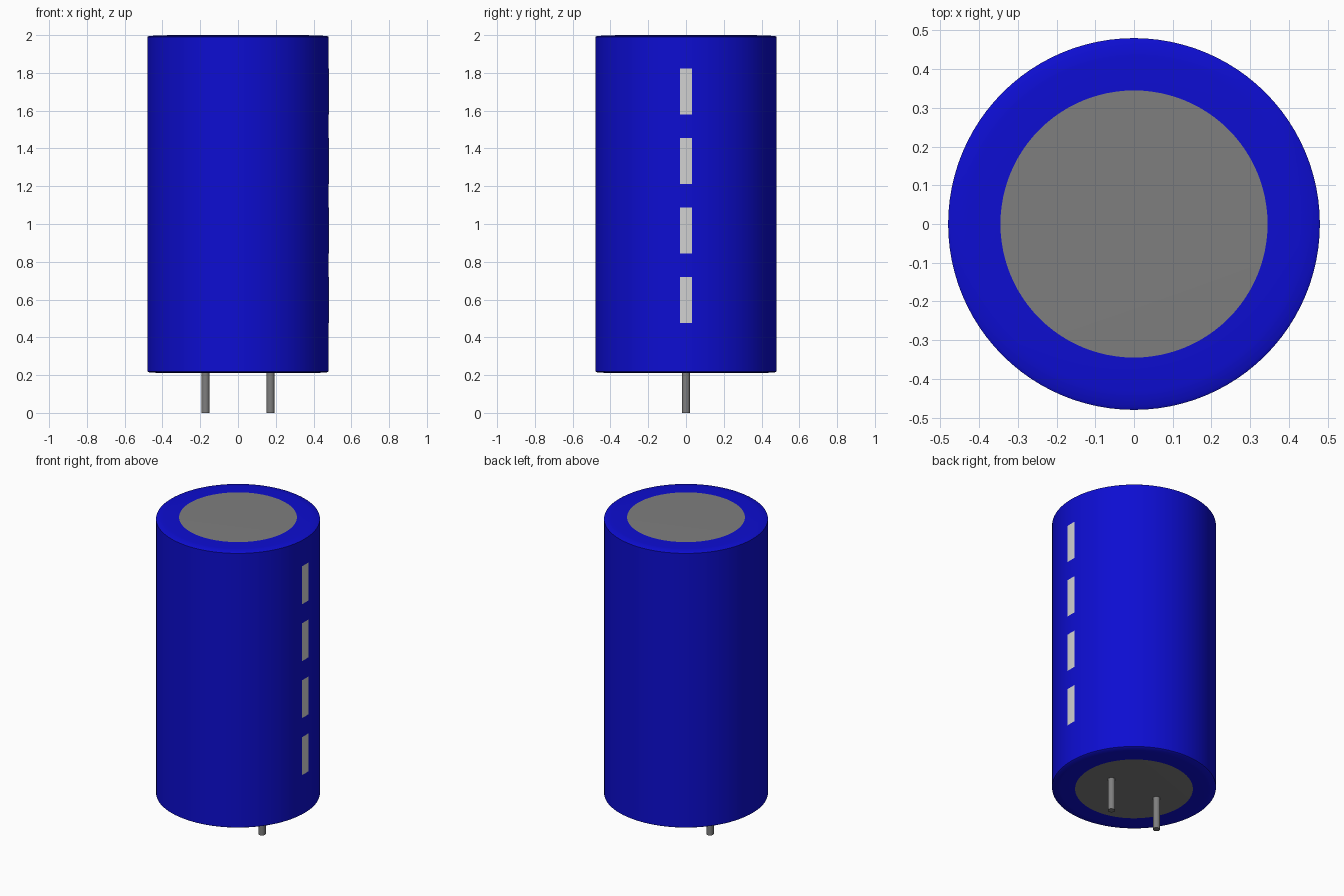
import bpy
import bmesh
from math import cos, sin, tau, asin

cube = bpy.data.objects.get("Cube")
if cube:
    bpy.data.objects.remove(cube, do_unlink=True)


def material(name, rgb):
    m = bpy.data.materials.new(name)
    m.use_nodes = True
    m.diffuse_color = (*rgb, 1)
    m.node_tree.nodes["Principled BSDF"].inputs["Base Color"].default_value = (*rgb, 1)
    return m


blue = material("sleeve blue", (0.004, 0.004, 0.64))
grey = material("metal grey", (0.21, 0.21, 0.21))
silver = material("mark silver", (0.64, 0.64, 0.64))


def finish(name, bm, mat):
    bmesh.ops.recalc_face_normals(bm, faces=bm.faces)
    mesh = bpy.data.meshes.new(name)
    bm.to_mesh(mesh)
    bm.free()
    mesh.materials.append(mat)
    obj = bpy.data.objects.new(name, mesh)
    bpy.context.collection.objects.link(obj)
    bpy.ops.object.select_all(action="DESELECT")
    obj.select_set(True)
    bpy.context.view_layer.objects.active = obj
    bpy.ops.object.shade_smooth_by_angle(angle=0.6)
    return obj


def lathe(name, profile, sides, mat, x=0):
    """Revolve (radius, height) points and cap both ends."""
    bm = bmesh.new()
    rings = [[bm.verts.new((x + r * cos(tau * i / sides), r * sin(tau * i / sides), z))
              for i in range(sides)] for r, z in profile]
    for low, high in zip(rings, rings[1:]):
        for i in range(sides):
            j = (i + 1) % sides
            bm.faces.new((low[i], low[j], high[j], high[i]))
    bm.faces.new(rings[0])
    bm.faces.new(rings[-1])
    return finish(name, bm, mat)


# Sleeve with slightly domed rims, and metal end discs as its caps
R, BASE, TOP, DISC = 0.48, 0.21, 2.0, 0.345
rim = [(DISC, 0), (0.43, 0.002), (0.472, 0.005), (R, 0.01)]
profile = [(r, BASE + d) for r, d in rim] + [(r, TOP - d) for r, d in reversed(rim)]
can = lathe("can", profile, 96, blue)
can.data.materials.append(grey)
for face in can.data.polygons:
    if len(face.vertices) > 4:
        face.material_index = 1

# Two wire leads
for name, x in (("left_lead", 0.172), ("right_lead", -0.172)):
    lathe(name, [(0.022, 0), (0.022, BASE + 0.01)], 12, grey, x)

# Column of curved polarity marks on the +x side
half = asin(0.032 / R)
for k in range(4):
    z = 0.475 + 0.368 * k
    bm = bmesh.new()
    cols = []
    for i in range(5):
        a = half * (i - 2) / 2
        cols.append([bm.verts.new(((R + 0.0015) * cos(a), R * sin(a), h)) for h in (z, z + 0.245)])
    for a, b in zip(cols, cols[1:]):
        bm.faces.new((a[0], b[0], b[1], a[1]))
    mark = finish(f"polarity_mark_{k + 1}", bm, silver)
    if mark.data.polygons[0].normal.x < 0:
        mark.data.flip_normals()
